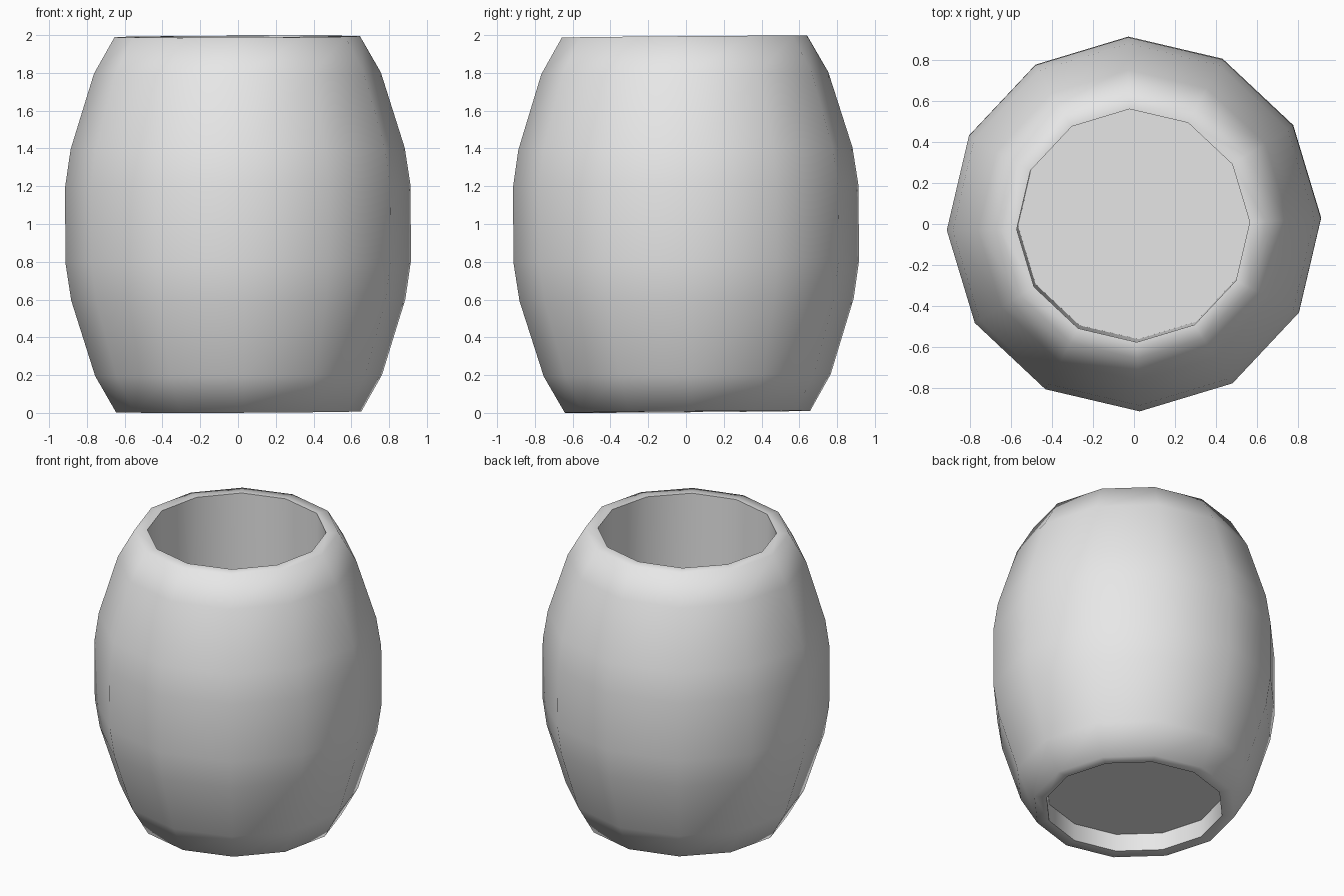
import bpy, bmesh
from math import radians, cos, sin, pi
from mathutils import Matrix, Vector

cube = bpy.data.objects.get("Cube")
if cube:
    bpy.data.objects.remove(cube, do_unlink=True)

SIDES = 12
TURN = radians(1.8)

# One plain grey for the whole barrel
grey = bpy.data.materials.new("plain grey")
grey.use_nodes = True
grey.diffuse_color = (0.8, 0.8, 0.8, 1)
grey.node_tree.nodes["Principled BSDF"].inputs["Base Color"].default_value = grey.diffuse_color

# Upper half of the bulging wall as (radius, height from the middle), mirrored for the lower half
upper = [(0.915, 0.2), (0.885, 0.4), (0.76, 0.8), (0.65, 0.993)]
wall = [(r, -h) for r, h in reversed(upper)] + upper

# Full section: underside recess, outer wall, rim, deep inside wall
HOLE = 0.57
section = [(HOLE, -0.87), (HOLE, -0.993)] + wall + [(HOLE, 0.993), (HOLE, -0.8)]

bm = bmesh.new()
rings = []
for r, h in section:
    rings.append([bm.verts.new((r * cos(TURN + 2 * pi * i / SIDES),
                                r * sin(TURN + 2 * pi * i / SIDES), h))
                  for i in range(SIDES)])
for low, high in zip(rings, rings[1:]):
    for i in range(SIDES):
        j = (i + 1) % SIDES
        bm.faces.new((low[i], low[j], high[j], high[i]))

# Flat floor inside and flat panel underneath
bm.faces.new(list(reversed(rings[0])))
bm.faces.new(rings[-1])
bmesh.ops.recalc_face_normals(bm, faces=bm.faces)

# Slight lean, then stand it on the ground
lean = Matrix.Rotation(0.008, 4, 'X') @ Matrix.Rotation(-0.004, 4, 'Y')
bm.transform(Matrix.Translation(Vector((0, 0, 1))) @ lean)
bottom = min(v.co.z for v in bm.verts)
bm.transform(Matrix.Translation(Vector((0, 0, -bottom))))

mesh = bpy.data.meshes.new("barrel")
bm.to_mesh(mesh)
bm.free()
mesh.materials.append(grey)
barrel = bpy.data.objects.new("barrel", mesh)
bpy.context.collection.objects.link(barrel)

# Soft outer rim, crisp hole edges
bpy.ops.object.select_all(action='DESELECT')
barrel.select_set(True)
bpy.context.view_layer.objects.active = barrel
bpy.ops.object.shade_smooth_by_angle(angle=radians(70))
